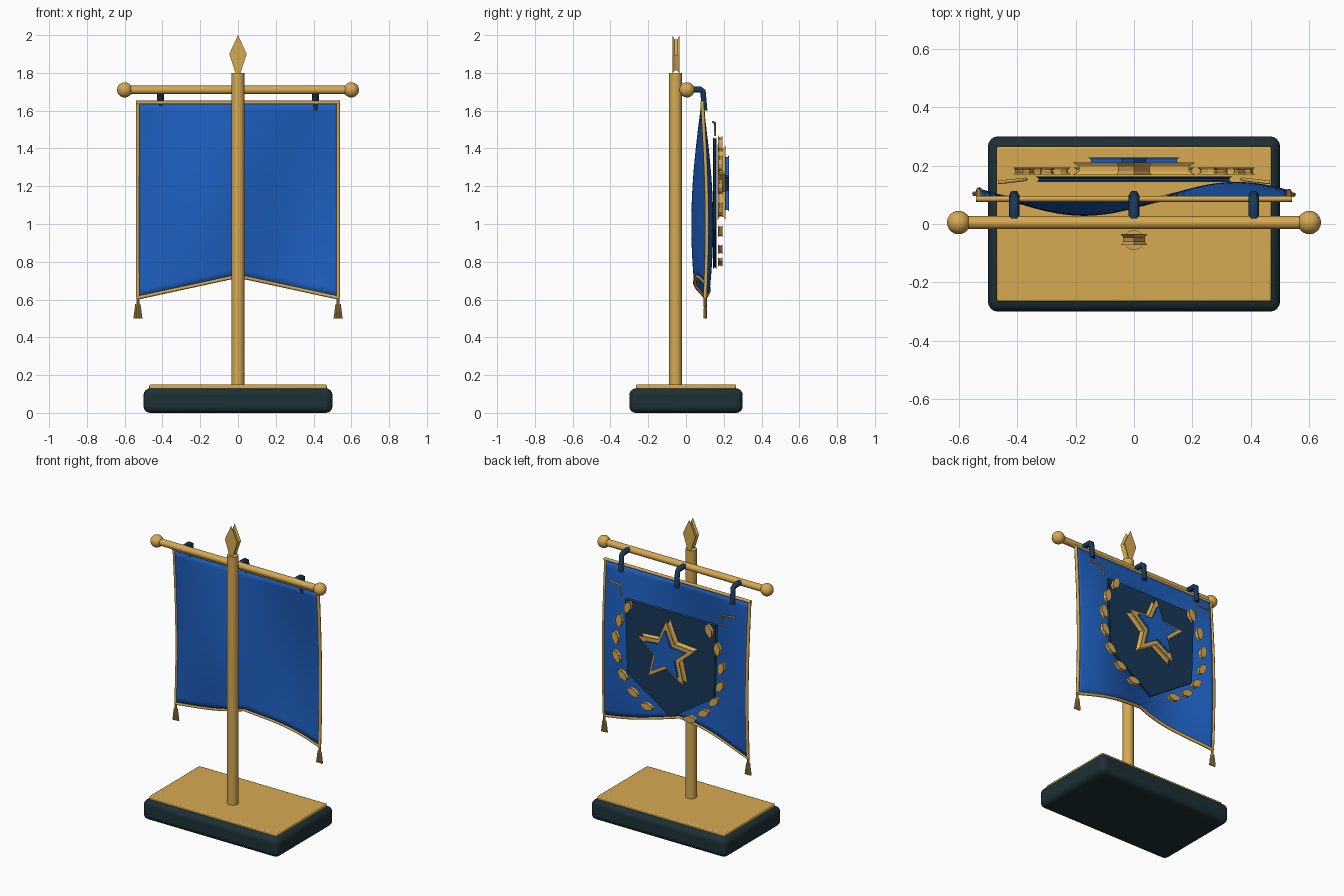
import bpy, bmesh
from math import sin, cos, pi, radians
from mathutils import Vector

if "Cube" in bpy.data.objects:
    bpy.data.objects.remove(bpy.data.objects["Cube"])


def material(name, r, g, b):
    m = bpy.data.materials.new(name)
    m.diffuse_color = (r, g, b, 1)
    m.use_nodes = True
    m.node_tree.nodes["Principled BSDF"].inputs["Base Color"].default_value = m.diffuse_color
    return m


GOLD = material("gold", 0.68, 0.40, 0.085)
BLUE = material("blue", 0.013, 0.115, 0.52)
NAVY = material("navy", 0.009, 0.04, 0.10)
DARK = material("dark_slate", 0.012, 0.03, 0.037)


def finish(name, mat, smooth=True):
    ob = bpy.context.object
    ob.name = name
    ob.data.materials.append(mat)
    if smooth:
        bpy.ops.object.shade_smooth_by_angle(angle=radians(35))
    return ob


def add_mesh(name, bm, mat, smooth=False):
    bmesh.ops.recalc_face_normals(bm, faces=bm.faces)
    me = bpy.data.meshes.new(name)
    bm.to_mesh(me)
    bm.free()
    ob = bpy.data.objects.new(name, me)
    bpy.context.collection.objects.link(ob)
    bpy.context.view_layer.objects.active = ob
    ob.select_set(True)
    finish(name, mat, smooth)
    ob.select_set(False)
    return ob


def block(name, size, z, bevel, segs, mat):
    bpy.ops.mesh.primitive_cube_add(size=1, location=(0, 0, z))
    ob = bpy.context.object
    ob.scale = size
    bpy.ops.object.transform_apply(location=False, scale=True)
    mod = ob.modifiers.new("bevel", 'BEVEL')
    mod.width, mod.segments = bevel, segs
    return finish(name, mat)


def rod(name, a, b, r, mat, r2=None, sides=24):
    a, b = Vector(a), Vector(b)
    bpy.ops.mesh.primitive_cone_add(vertices=sides, radius1=r, radius2=r if r2 is None else r2,
                                    depth=(b - a).length, location=(a + b) / 2,
                                    rotation=(b - a).to_track_quat('Z', 'Y').to_euler())
    return finish(name, mat)


def ball(name, loc, r, mat):
    bpy.ops.mesh.primitive_uv_sphere_add(segments=24, ring_count=16, radius=r, location=loc)
    return finish(name, mat)


def tube(name, pts, r, mat, res=2):
    cu = bpy.data.curves.new(name, 'CURVE')
    cu.dimensions = '3D'
    cu.bevel_depth, cu.bevel_resolution, cu.use_fill_caps = r, res, True
    sp = cu.splines.new('POLY')
    sp.points.add(len(pts) - 1)
    for p, co in zip(sp.points, pts):
        p.co = (*co, 1)
    ob = bpy.data.objects.new(name, cu)
    bpy.context.collection.objects.link(ob)
    cu.materials.append(mat)
    return ob


def plaque(name, outline, y0, y1, groove, mat):
    """Outline in x/z extruded along y, its side wall pinched into a groove."""
    bm = bmesh.new()
    n = len(outline)
    c = sum((Vector(p) for p in outline), Vector((0, 0))) / n
    d = y1 - y0
    rings = []
    for y, k in ((y0, 1), (y0 + d * .3, 1 - groove), (y1 - d * .3, 1 - groove), (y1, 1)):
        rings.append([bm.verts.new((c.x + (p[0] - c.x) * k, y, c.y + (p[1] - c.y) * k))
                      for p in outline])
    for r0, r1 in zip(rings, rings[1:]):
        for i in range(n):
            j = (i + 1) % n
            bm.faces.new((r0[i], r0[j], r1[j], r1[i]))
    bm.faces.new(rings[0])
    bm.faces.new(rings[-1])
    return add_mesh(name, bm, mat)


# stand
block("base", (1.0, 0.6, 0.13), 0.065, 0.035, 4, DARK)
block("base_plate", (0.94, 0.53, 0.03), 0.135, 0.006, 2, GOLD)
rod("pole", (0, -0.055, 0.14), (0, -0.055, 1.8), 0.034, GOLD)
plaque("finial", [(0, 2.0), (0.046, 1.9), (0.012, 1.795), (-0.012, 1.795), (-0.046, 1.9)],
       -0.072, -0.034, 0.2, GOLD)
rod("crossbar", (-0.59, 0.005, 1.71), (0.59, 0.005, 1.71), 0.022, GOLD)
for s in (-1, 1):
    ball("crossbar_knob", (0.6 * s, 0.005, 1.71), 0.04, GOLD)

# waving cloth with a notched lower edge
W, TOP = 0.53, 1.64


def cloth(x, t):
    bottom = 0.725 - 0.115 * abs(x) / W
    z = TOP + (bottom - TOP) * t
    y = 0.086 + 0.053 * sin(6.04 * (x - 0.09)) * sin(0.8 * pi * (TOP - z) / 1.03)
    return (x, y, z)


NX, NZ = 40, 24
bm = bmesh.new()
grid = [[bm.verts.new(cloth(-W + 2 * W * i / NX, j / NZ)) for i in range(NX + 1)]
        for j in range(NZ + 1)]
for j in range(NZ):
    for i in range(NX):
        bm.faces.new((grid[j][i], grid[j][i + 1], grid[j + 1][i + 1], grid[j + 1][i]))
banner = add_mesh("banner_cloth", bm, BLUE, True)
mod = banner.modifiers.new("thickness", 'SOLIDIFY')
mod.thickness, mod.offset = 0.01, 0

# gold piping round the cloth
tube("top_piping", [(-0.54, 0.086, 1.643), (0.54, 0.086, 1.643)], 0.01, GOLD)
tube("bottom_piping", [cloth(-W + 2 * W * i / NX, 1) for i in range(NX + 1)], 0.01, GOLD)
for s in (-1, 1):
    tube("side_piping", [cloth(W * s, j / NZ) for j in range(NZ + 1)], 0.01, GOLD)
    # tassel
    x, y, z = cloth(W * s, 1)
    rod("tassel_cord", (x, y, 0.61), (x, y, 0.56), 0.008, GOLD, sides=10)
    for k in (-1, 0, 1):
        rod("tassel_strand", (x + 0.016 * k, y, 0.5), (x + 0.008 * k, y, 0.575), 0.008, GOLD,
            0.006, sides=8)
    # corner trim
    tube("corner_trim", [(0.465 * s, 0.142, 1.54), (0.37 * s, 0.153, 1.535),
                         (0.37 * s, 0.153, 1.465)], 0.006, GOLD, 1)

# hanging loops
for x in (-0.41, 0, 0.41):
    tube("hanging_loop", [(x, 0.01, 1.712), (x, 0.075, 1.712), (x, 0.09, 1.702),
                          (x, 0.098, 1.6)], 0.018, NAVY, 1)

# shield and star emblem on the back
plaque("shield", [(-0.335, 1.46), (0.335, 1.46), (0.32, 0.97), (0, 0.76), (-0.32, 0.97)],
       0.143, 0.162, 0.025, NAVY)


def star(r, inner):
    return [((r, inner)[i % 2] * sin(i * pi / 5), 1.2 + (r, inner)[i % 2] * cos(i * pi / 5))
            for i in range(10)]


plaque("star_rim", star(0.22, 0.1), 0.168, 0.21, 0.1, GOLD)
plaque("star_face", star(0.165, 0.075), 0.205, 0.228, 0.06, BLUE)

# wreath leaves on both sides
leaf = [(0, 0.05), (0.018, 0.025), (0.024, 0), (0.014, -0.03), (0, -0.045),
        (-0.014, -0.03), (-0.024, 0), (-0.018, 0.025)]
for s in (-1, 1):
    for i in range(7):
        a = radians(40 - 17.7 * i)
        b = a - radians(18)
        cx, cz = 0.39 * cos(a), 1.165 + 0.4 * sin(a)
        pts = [(s * (cx + u * cos(b) - v * sin(b)), cz + u * sin(b) + v * cos(b))
               for u, v in leaf]
        plaque("wreath_leaf", pts, 0.17, 0.193, 0.2, GOLD)
